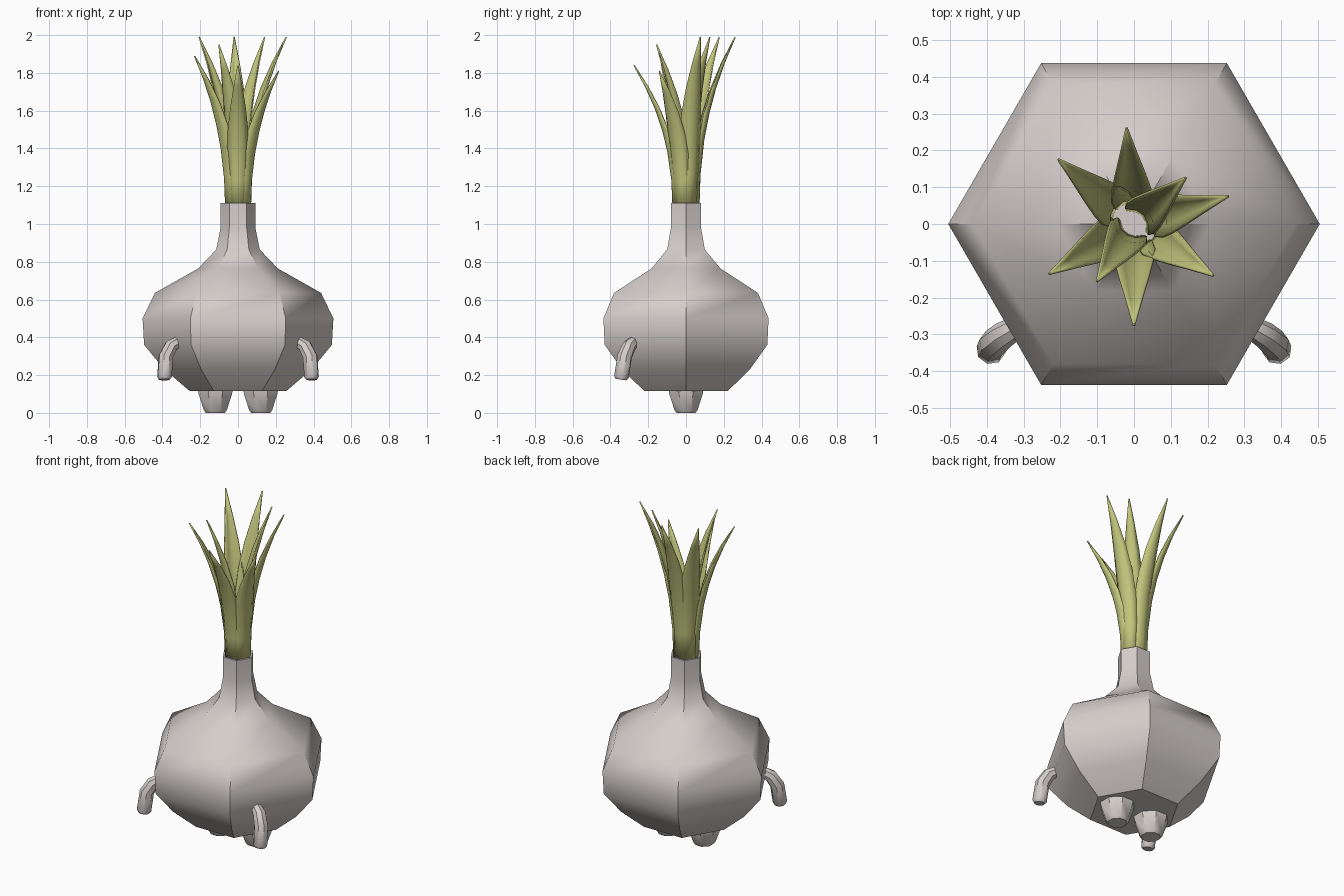
import bpy, bmesh, math
from mathutils import Vector

if "Cube" in bpy.data.objects:
    bpy.data.objects.remove(bpy.data.objects["Cube"])


def material(name, rgb):
    m = bpy.data.materials.new(name)
    m.diffuse_color = (*rgb, 1)
    m.use_nodes = True
    m.node_tree.nodes["Principled BSDF"].inputs["Base Color"].default_value = m.diffuse_color
    return m


SKIN = material("pale bulb skin", (0.66, 0.615, 0.595))
GREEN = material("leaf green", (0.53, 0.56, 0.20))


def finish(name, bm, mat, angle):
    bmesh.ops.recalc_face_normals(bm, faces=bm.faces)
    me = bpy.data.meshes.new(name)
    bm.to_mesh(me)
    bm.free()
    me.materials.append(mat)
    ob = bpy.data.objects.new(name, me)
    bpy.context.collection.objects.link(ob)
    bpy.ops.object.select_all(action='DESELECT')
    ob.select_set(True)
    bpy.context.view_layer.objects.active = ob
    bpy.ops.object.shade_smooth_by_angle(angle=math.radians(angle))
    return ob


def loft(bm, rings, closed=True):
    """Skin a list of point rings; closed rings get end caps."""
    rows = [[bm.verts.new(p) for p in ring] for ring in rings]
    n = len(rows[0])
    for a, b in zip(rows, rows[1:]):
        for i in range(n if closed else n - 1):
            j = (i + 1) % n
            bm.faces.new((a[i], a[j], b[j], b[i]))
    if closed:
        bm.faces.new(rows[0])
        bm.faces.new(rows[-1])


def lathe(name, profile, sides, mat, x=0, turn=0, angle=40):
    rings = []
    for r, z in profile:
        angles = [turn + math.tau * i / sides for i in range(sides)]
        rings.append([(x + r * math.cos(a), r * math.sin(a), z) for a in angles])
    bm = bmesh.new()
    loft(bm, rings)
    return finish(name, bm, mat, angle)


# Six-sided bulb with a slender neck and a shallow recess at the top
lathe("bulb", [(0.255, 0.115), (0.39, 0.23), (0.497, 0.36), (0.505, 0.5),
               (0.44, 0.635), (0.21, 0.765), (0.115, 0.865), (0.092, 0.98),
               (0.092, 1.11), (0.08, 1.11), (0.075, 1.08)], 6, SKIN)

# Feet
for side, label in ((-1, "left"), (1, "right")):
    lathe(label + "_foot", [(0.1, 0.13), (0.096, 0.10), (0.066, 0.015), (0.055, 0.0)],
          8, SKIN, x=0.12 * side, turn=math.pi / 8)

# Drooping arms
ARM = [((0.28, -0.262, 0.378), 0.028), ((0.318, -0.28, 0.375), 0.031),
       ((0.355, -0.302, 0.352), 0.037), ((0.382, -0.325, 0.298), 0.04),
       ((0.389, -0.342, 0.19), 0.04), ((0.389, -0.344, 0.176), 0.03)]
for side, label in ((-1, "left"), (1, "right")):
    path = [Vector((p[0] * side, p[1], p[2])) for p, r in ARM]
    across = Vector((0.5 * side, 0.866, 0))
    rings = []
    for i, (p, r) in enumerate(zip(path, [r for _, r in ARM])):
        tangent = (path[min(i + 1, len(path) - 1)] - path[max(i - 1, 0)]).normalized()
        u = (across - tangent * across.dot(tangent)).normalized()
        v = tangent.cross(u)
        rings.append([p + r * (u * math.cos(math.tau * k / 8) + v * math.sin(math.tau * k / 8))
                      for k in range(8)])
    bm = bmesh.new()
    loft(bm, rings)
    finish(label + "_arm", bm, SKIN, 40)

# Leaves: tip position, radius at the base
LEAVES = [((-0.02, 0.26, 1.99), 0.068), ((-0.205, 0.175, 1.99), 0.068),
          ((-0.23, -0.135, 1.89), 0.068), ((0.0, -0.275, 1.84), 0.068),
          ((0.215, -0.14, 1.81), 0.068), ((0.255, 0.075, 1.99), 0.068),
          ((0.14, 0.125, 1.99), 0.035), ((-0.1, -0.155, 1.95), 0.035)]
# Fraction along the leaf, half width
BLADE = [(0, 0.042), (0.2, 0.05), (0.4, 0.056), (0.55, 0.052),
         (0.7, 0.04), (0.85, 0.022), (1, 0.001)]
for n, (tip, base) in enumerate(LEAVES):
    out = Vector((tip[0], tip[1], 0))
    reach = out.length
    out.normalize()
    side = Vector((-out.y, out.x, 0))
    rings = []
    for t, w in BLADE:
        r = base + (reach - base) * t ** 2.2
        mid = out * r + Vector((0, 0, 1.08 + (tip[2] - 1.08) * t))
        rings.append([mid + side * w * s - out * w * 0.55 * s * s
                      for s in (-1, -0.5, 0, 0.5, 1)])
    bm = bmesh.new()
    loft(bm, rings, closed=False)
    leaf = finish(f"leaf_{n + 1}", bm, GREEN, 40)
    solid = leaf.modifiers.new("thickness", 'SOLIDIFY')
    solid.thickness = 0.007
    solid.offset = 0
